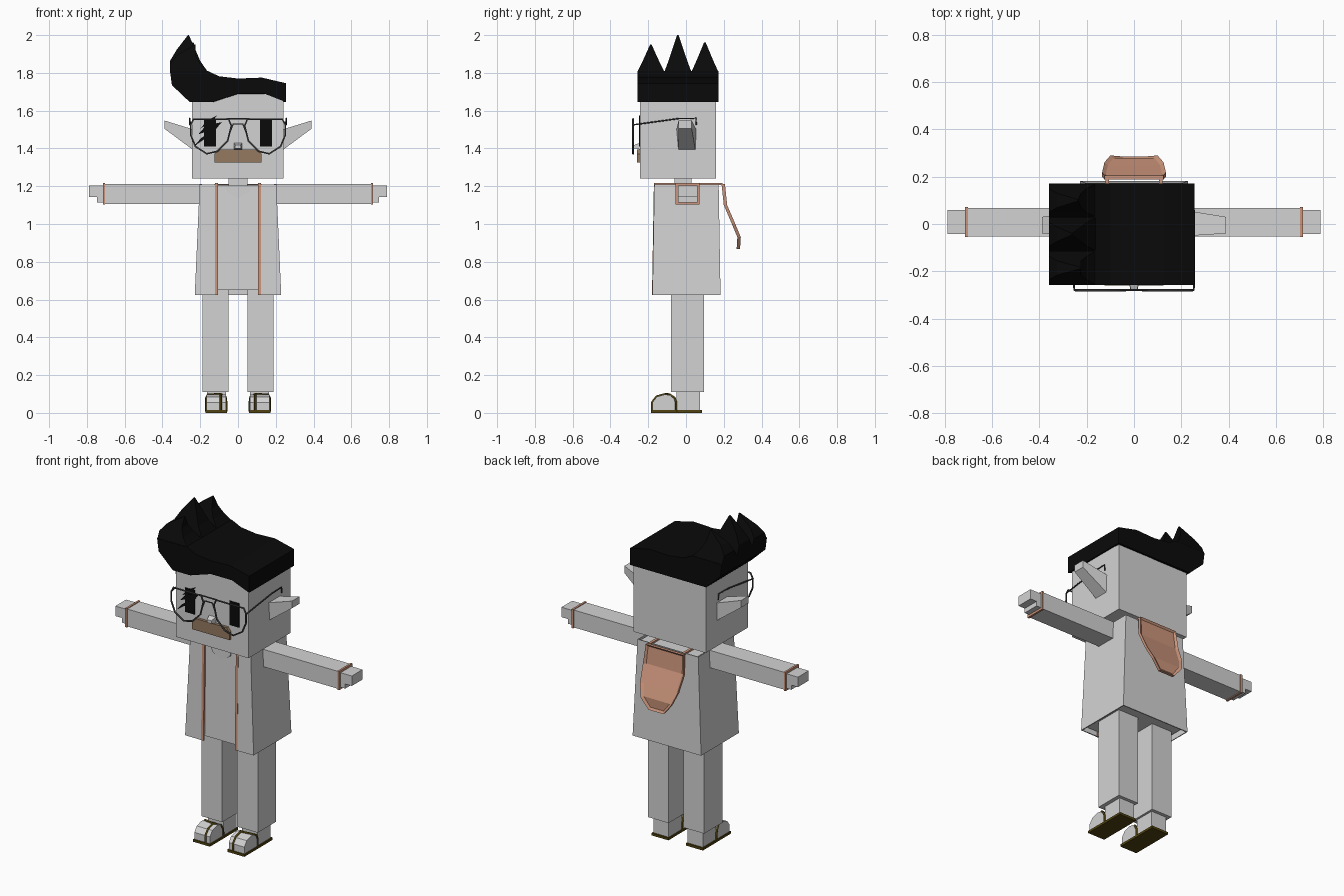
import bpy, bmesh

cube = bpy.data.objects.get("Cube")
if cube:
    bpy.data.objects.remove(cube, do_unlink=True)


def material(name, r, g, b):
    m = bpy.data.materials.new(name)
    m.use_nodes = True
    m.diffuse_color = (r, g, b, 1)
    m.node_tree.nodes["Principled BSDF"].inputs["Base Color"].default_value = (r, g, b, 1)
    return m


GREY = material("light grey", .65, .65, .65)
BLACK = material("black", .003, .003, .003)
PEACH = material("peach trim", .6, .3, .2)
BROWN = material("moustache brown", .30, .195, .115)
OLIVE = material("dark olive", .08, .055, .005)
METAL = material("dark metal", .06, .06, .06)


def loft(name, mat, rings, cap=True):
    """Skin between rings that have the same number of points."""
    bm = bmesh.new()
    rows = [[bm.verts.new(p) for p in ring] for ring in rings]
    n = len(rows[0])
    for a, b in zip(rows, rows[1:]):
        for i in range(n if cap else n - 1):
            j = (i + 1) % n
            bm.faces.new((a[i], a[j], b[j], b[i]))
    if cap:
        bm.faces.new(rows[0])
        bm.faces.new(rows[-1])
    bmesh.ops.recalc_face_normals(bm, faces=bm.faces)
    mesh = bpy.data.meshes.new(name)
    bm.to_mesh(mesh)
    bm.free()
    mesh.materials.append(mat)
    ob = bpy.data.objects.new(name, mesh)
    bpy.context.collection.objects.link(ob)
    return ob


def rect(x0, x1, y0, y1, z):
    return [(x0, y0, z), (x1, y0, z), (x1, y1, z), (x0, y1, z)]


def box(name, mat, x0, x1, y0, y1, z0, z1):
    return loft(name, mat, [rect(x0, x1, y0, y1, z0), rect(x0, x1, y0, y1, z1)])


def plate(name, mat, pts, y0, y1):
    """Outline in x and z, given depth along y."""
    return loft(name, mat, [[(x, y, z) for x, z in pts] for y in (y0, y1)])


def tube(name, mat, pts, radius, cyclic=False):
    cu = bpy.data.curves.new(name, "CURVE")
    cu.dimensions = "3D"
    cu.bevel_depth = radius
    cu.bevel_resolution = 1
    cu.use_fill_caps = True
    sp = cu.splines.new("POLY")
    sp.points.add(len(pts) - 1)
    for p, c in zip(sp.points, pts):
        p.co = (*c, 1)
    sp.use_cyclic_u = cyclic
    cu.materials.append(mat)
    ob = bpy.data.objects.new(name, cu)
    bpy.context.collection.objects.link(ob)
    return ob


# Head, neck, nose and moustache
box("head", GREY, -.243, .24, -.243, .158, 1.24, 1.69)
box("neck", GREY, -.05, .05, -.06, .03, 1.19, 1.25)
loft("nose", GREY, [[(x, -.243, z) for x, z in ((-.022, 1.395), (.022, 1.395), (.022, 1.43), (-.022, 1.43))],
                    [(x, -.275, z) for x, z in ((-.016, 1.4), (.016, 1.4), (.014, 1.418), (-.014, 1.418))]])
plate("moustache", BROWN, [(-.125, 1.325), (.125, 1.325), (.125, 1.37), (.105, 1.395),
                           (-.105, 1.395), (-.125, 1.37)], -.26, -.24)

# Hair block: arched fringe in front, level hairline behind
under = [(-.14, 1.645), (0, 1.69), (.14, 1.69)]
outer = [(.255, 1.645), (.255, 1.745), (.127, 1.775), (0, 1.77), (-.1, 1.782), (-.16, 1.81),
         (-.36, 1.81), (-.35, 1.735), (-.255, 1.645)]
front = [(x, -.258, z) for x, z in under + outer]
back = [(x, .172, 1.645) for x, z in under] + [(x, .172, z) for x, z in outer]
loft("hair", BLACK, [front, back])

# Three swept hair spikes
for i, (y, top, tip) in enumerate([(-.186, 1.95, -.225), (-.043, 2, -.26), (.1, 1.962, -.235)]):
    rise = top - 1.805
    rings = []
    for f, x0, x1, h in ((0, -.36, -.16, .0715), (.3, -.36, -.2, .05), (.6, -.325, -.225, .03), (1, tip - .005, tip, .004)):
        rings.append(rect(x0, x1, y - h, y + h, 1.805 + rise * f))
    loft(f"hair_spike_{i + 1}", BLACK, rings)

# Scratch strokes across the right eye
for i, (x0, z0, x1, z1) in enumerate([(-.235, 1.41, -.11, 1.51), (-.21, 1.475, -.085, 1.54),
                                      (-.2, 1.505, -.11, 1.575)]):
    plate(f"eye_scratch_{i + 1}", BLACK, [(x0, z0), (x1 - .03, z1 - .035), (x1, z1), (x0 + .04, z0 + .045)],
          -.25, -.244)

# Torso: inner shirt and open coat
loft("shirt", GREY, [rect(-.212, .212, -.165, .17, .65), rect(-.19, .19, -.155, .16, 1.205)])


def coat_ring(hx, y0, y1, z):
    return [(-.105, y0, z), (-hx, y0, z), (-hx, y1, z), (hx, y1, z), (hx, y0, z), (.115, y0, z)]


coat = loft("coat", GREY, [coat_ring(.226, -.175, .18, .625), coat_ring(.2, -.165, .17, 1.21)], False)
solid = coat.modifiers.new("thickness", "SOLIDIFY")
solid.thickness = .008
solid.offset = 0
plate("collar", GREY, [(-.065, 1.2), (-.06, 1.17), (0, 1.138), (.06, 1.17), (.065, 1.2)], -.162, -.15)

# Hood hanging on the back, with a sunken panel
rows = [(1.213, .125, .188), (1.1, .135, .2), (1.0, .125, .243), (.93, .1, .272), (.868, .05, .268)]
hood = loft("hood", PEACH, [[(-w, y, z), (w, y, z), (w, y + .018, z), (-w, y + .018, z)] for z, w, y in rows])
bm = bmesh.new()
bm.from_mesh(hood.data)
panel = [f for f in bm.faces if f.normal.y > .7]
bmesh.ops.inset_region(bm, faces=panel, thickness=.015, depth=0)
bmesh.ops.translate(bm, verts=list({v for f in panel for v in f.verts}), vec=(0, -.01, 0))
bm.to_mesh(hood.data)
bm.free()

for side, s in (("left", 1), ("right", -1)):
    def sbox(name, mat, x0, x1, *rest):
        return box(f"{side}_{name}", mat, min(s * x0, s * x1), max(s * x0, s * x1), *rest)

    def stube(name, mat, pts, r, cyclic=False):
        return tube(f"{side}_{name}", mat, [(s * x, y, z) for x, y, z in pts], r, cyclic)

    # Eye and ear
    sbox("eye", BLACK, .116, .18, -.248, -.242, 1.41, 1.555)
    loft(f"{side}_ear", GREY, [
        [(s * .235, y, z) for y, z in ((-.05, 1.5), (.055, 1.5), (.05, 1.39), (-.04, 1.39))],
        [(s * .39, y, z) for y, z in ((-.04, 1.548), (.03, 1.548), (.03, 1.505), (-.04, 1.505))]])

    # Spectacles
    rim = [(.25, 1.525), (.235, 1.555), (.05, 1.555), (.035, 1.52), (.055, 1.44),
           (.11, 1.385), (.165, 1.372), (.225, 1.41), (.25, 1.47)]
    stube("spectacle_rim", METAL, [(x, -.28, z) for x, z in rim], .005, True)
    stube("spectacle_temple", METAL, [(.253, -.28, 1.525), (.255, -.04, 1.558), (.255, .052, 1.56),
                                      (.255, .055, 1.525)], .004)

    # Arm, cuff and hand
    sbox("arm", GREY, .19, .71, -.052, .067, 1.107, 1.212)
    sbox("cuff", PEACH, .703, .715, -.056, .071, 1.102, 1.216)
    sbox("hand", GREY, .71, .79, -.042, .06, 1.143, 1.203)
    sbox("thumb", GREY, .71, .746, -.042, .06, 1.115, 1.145)

    # Coat edging, running over the shoulder to the hood
    loft(f"{side}_coat_edging", PEACH, [
        rect(s * .113 - .008, s * .113 + .008, -.18, -.168, .625),
        rect(s * .113 - .008, s * .113 + .008, -.17, -.158, 1.216)])
    sbox("shoulder_edging", PEACH, .105, .121, -.168, .192, 1.206, 1.216)

    # Leg, foot and sandal
    sbox("leg", GREY, .05, .188, -.08, .095, .11, .72)
    sbox("heel", GREY, .063, .165, -.05, .075, .012, .112)
    toe = [(-.05, .012), (-.178, .012), (-.178, .055), (-.155, .085), (-.11, .098), (-.07, .09), (-.05, .06)]
    loft(f"{side}_toes", GREY, [[(s * x, y, z) for y, z in toe] for x in (.063, .167)])
    sbox("sandal_sole", OLIVE, .058, .172, -.185, .085, 0, .014)
    arch = [(.062, -.052, .008), (.062, -.052, .055), (.066, -.07, .085), (.092, -.105, .101),
            (.16, -.085, .096), (.168, -.06, .08), (.168, -.052, .055), (.168, -.052, .008)]
    stube("sandal_strap", OLIVE, arch, .006)
    stube("sandal_thong", OLIVE, [(.092, -.105, .101), (.092, -.155, .088), (.092, -.179, .058),
                                  (.092, -.18, .008)], .006)

# Spectacle bridges
tube("spectacle_top_bar", METAL, [(-.06, -.28, 1.557), (.06, -.28, 1.557)], .004)
tube("spectacle_bridge", METAL, [(-.045, -.28, 1.48), (-.025, -.28, 1.53), (.025, -.28, 1.53),
                                 (.045, -.28, 1.48)], .004)
